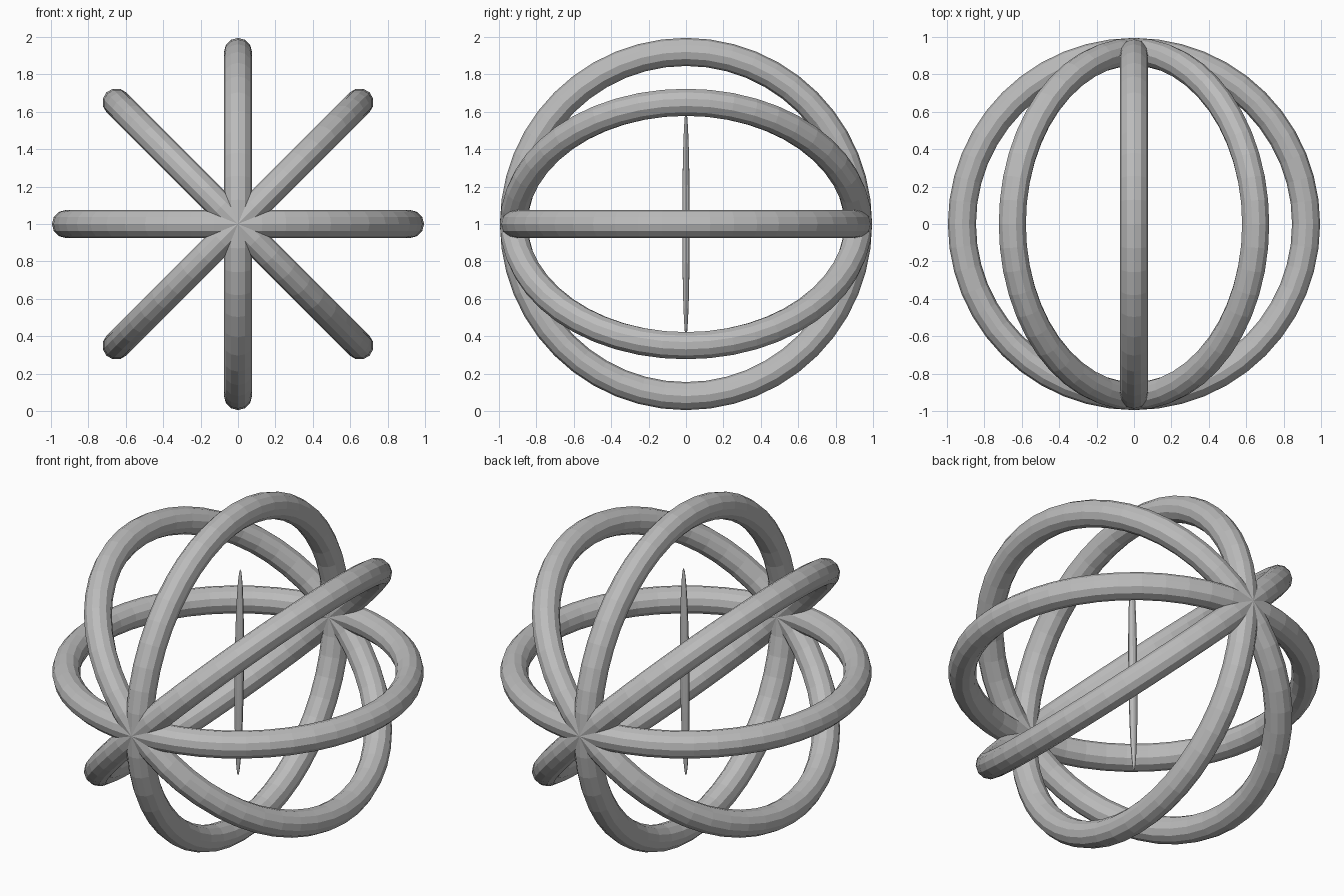
import bpy
import math

if "Cube" in bpy.data.objects:
    bpy.data.objects.remove(bpy.data.objects["Cube"])

# Single flat grey
grey = bpy.data.materials.new("plain_grey")
grey.diffuse_color = (0.5, 0.5, 0.5, 1.0)
grey.use_nodes = True
grey.node_tree.nodes["Principled BSDF"].inputs["Base Color"].default_value = grey.diffuse_color

CENTRE_Z = 1.0


def finish(obj, name):
    obj.name = name
    obj.data.name = name
    obj.data.materials.clear()
    obj.data.materials.append(grey)
    for p in obj.data.polygons:
        p.use_smooth = False


# Four equal rings sharing the y axis, turned in 45 degree steps
for i in range(4):
    bpy.ops.mesh.primitive_torus_add(
        major_segments=48, minor_segments=12,
        major_radius=0.92, minor_radius=0.075,
        location=(0, 0, CENTRE_Z),
        rotation=(0, i * math.pi / 4, 0))
    finish(bpy.context.object, f"cage_ring_{i + 1}")

# Thin upright spindle pointed at both ends, leaning very slightly
bpy.ops.mesh.primitive_uv_sphere_add(
    segments=12, ring_count=16, radius=1,
    location=(0.008, 0, CENTRE_Z), rotation=(0, 0.012, 0))
spindle = bpy.context.object
spindle.scale = (0.027, 0.02, 0.61)
finish(spindle, "centre_spindle")
